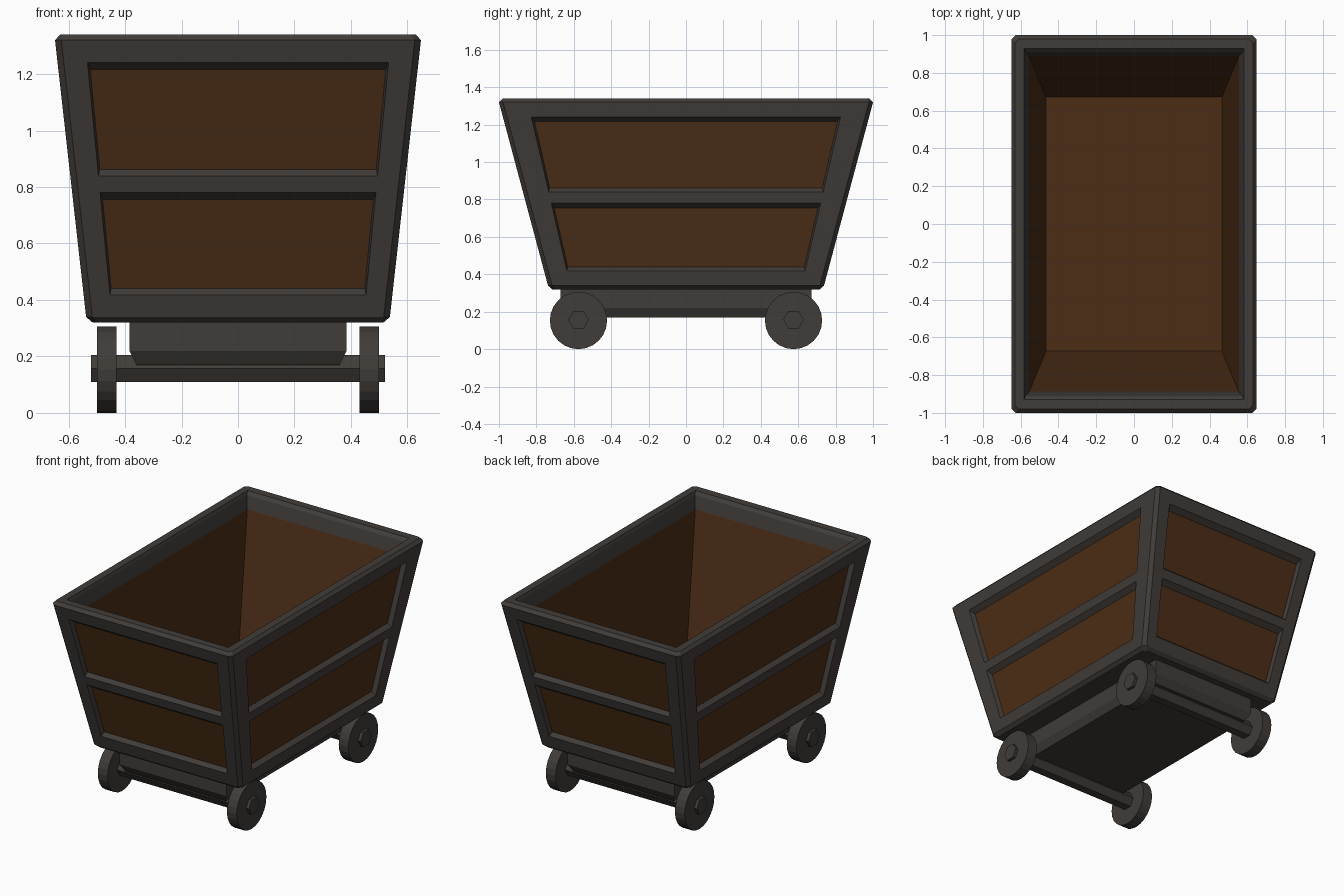
import bpy, bmesh, math
from mathutils import Vector, Matrix

if "Cube" in bpy.data.objects:
    bpy.data.objects.remove(bpy.data.objects["Cube"])


def material(name, rgb):
    m = bpy.data.materials.new(name)
    m.diffuse_color = (*rgb, 1)
    m.use_nodes = True
    m.node_tree.nodes["Principled BSDF"].inputs["Base Color"].default_value = m.diffuse_color
    return m


IRON = material("dark_iron", (0.052, 0.045, 0.040))
WOOD = material("brown_wood", (0.072, 0.027, 0.008))


def finish(name, bm, mats):
    bmesh.ops.remove_doubles(bm, verts=bm.verts, dist=1e-4)
    bmesh.ops.recalc_face_normals(bm, faces=bm.faces)
    me = bpy.data.meshes.new(name)
    bm.to_mesh(me)
    bm.free()
    for m in mats:
        me.materials.append(m)
    ob = bpy.data.objects.new(name, me)
    bpy.context.collection.objects.link(ob)
    return ob


def ring(hx, hy, z, c=0.0):
    """Rectangle with chamfered corners; even sides are walls, odd sides are chamfers."""
    pts = [(-hx + c, -hy), (hx - c, -hy), (hx, -hy + c), (hx, hy - c),
           (hx - c, hy), (-hx + c, hy), (-hx, hy - c), (-hx, -hy + c)]
    return [Vector((x, y, z)) for x, y in pts]


def face(bm, pts, mat=0):
    f = bm.faces.new([bm.verts.new(p) for p in pts])
    f.material_index = mat


def recessed_wall(bm, a, b, d, e):
    """Wall a-b (bottom), e-d (top) with two sunken wooden panels."""
    def at(u, v):
        return a.lerp(b, u).lerp(e.lerp(d, u), v)

    def quad(u0, v0, u1, v1):
        return [at(u0, v0), at(u1, v0), at(u1, v1), at(u0, v1)]

    out = (b - a).cross(Vector((0, 0, 1))).normalized()
    m = 0.068
    for lo, hi, v0, v1 in ((0, 0.48, 0.08, 0.45), (0.48, 1, 0.51, 0.92)):
        outer = quad(0, lo, 1, hi)
        opening = quad(m, v0, 1 - m, v1)
        panel = [p - out * 0.03 for p in quad(m + 0.006, v0 + 0.022, 1 - m - 0.006, v1 - 0.026)]
        for r, s in ((outer, opening), (opening, panel)):
            for i in range(4):
                j = (i + 1) % 4
                face(bm, (r[i], r[j], s[j], s[i]))
        face(bm, panel, 1)


# Tub: tapered iron frame, rolled over the rim into the wooden interior
bm = bmesh.new()
rings = [ring(0.515, 0.715, 0.32, 0.02), ring(0.538, 0.738, 0.34, 0.022),
         ring(0.648, 1.0, 1.32, 0.022), ring(0.63, 0.98, 1.34, 0.02),
         ring(0.582, 0.93, 1.34), ring(0.574, 0.91, 1.32),
         ring(0.555, 0.888, 1.24), ring(0.465, 0.672, 0.42)]
for k in range(len(rings) - 1):
    r, s = rings[k], rings[k + 1]
    for i in range(8):
        j = (i + 1) % 8
        if k == 1 and i % 2 == 0:
            recessed_wall(bm, r[i], r[j], s[j], s[i])
        else:
            face(bm, (r[i], r[j], s[j], s[i]), 1 if k == 6 else 0)
face(bm, rings[0])
face(bm, rings[-1][::2], 1)
finish("tub", bm, (IRON, WOOD))

# Chassis: block with chamfered underside
bm = bmesh.new()
rings = [ring(0.385, 0.67, 0.325), ring(0.385, 0.67, 0.22), ring(0.36, 0.64, 0.17)]
rings = [r[::2] for r in rings]
for r, s in zip(rings, rings[1:]):
    for i in range(4):
        j = (i + 1) % 4
        face(bm, (r[i], r[j], s[j], s[i]))
face(bm, rings[0])
face(bm, rings[-1])
finish("chassis", bm, (IRON,))


def x_cylinder(name, sides, radius, length, loc, turn=0.0):
    bm = bmesh.new()
    mat = Matrix.Translation(loc) @ Matrix.Rotation(turn, 4, 'X') @ Matrix.Rotation(math.pi / 2, 4, 'Y')
    bmesh.ops.create_cone(bm, cap_ends=True, segments=sides, radius1=radius,
                          radius2=radius, depth=length, matrix=mat)
    return finish(name, bm, (IRON,))


# Axles (hexagonal, points facing fore and aft) and wheels
for y, end in ((-0.575, "front"), (0.575, "back")):
    x_cylinder(end + "_axle", 6, 0.055, 1.04, (0, y, 0.157), math.pi / 2 - math.pi / 2)
    for x, side in ((-0.465, "left"), (0.465, "right")):
        x_cylinder(f"{end}_{side}_wheel", 24, 0.153, 0.07, (x, y, 0.153))
